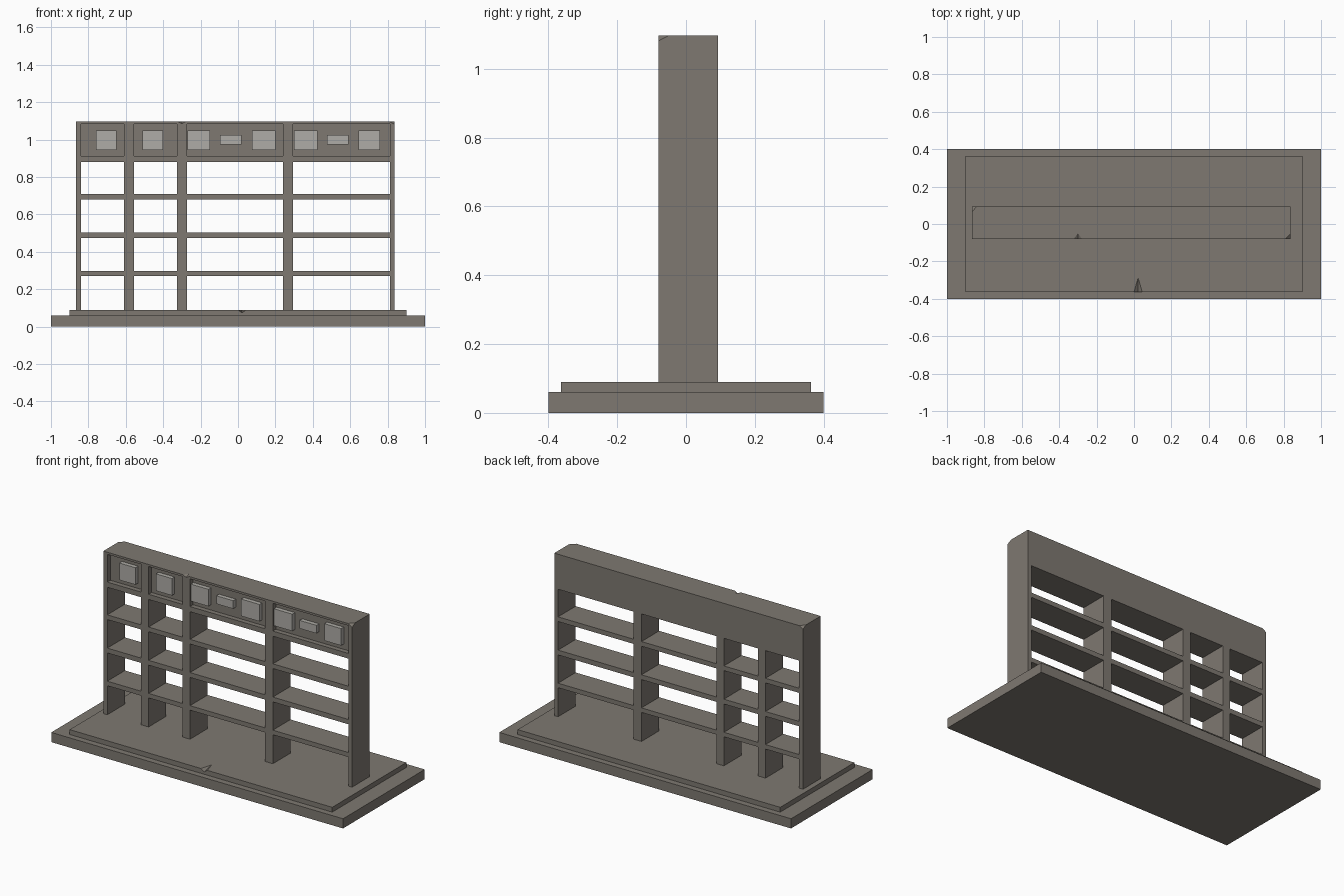
import bpy
import bmesh
from mathutils import Vector

cube = bpy.data.objects.get("Cube")
if cube:
    bpy.data.objects.remove(cube)


def material(name, rgb):
    m = bpy.data.materials.new(name)
    m.use_nodes = True
    m.diffuse_color = (*rgb, 1)
    m.node_tree.nodes["Principled BSDF"].inputs["Base Color"].default_value = (*rgb, 1)
    return m


stone = material("warm grey stone", (0.21, 0.19, 0.165))
pale = material("pale grey stone", (0.43, 0.415, 0.385))


def add_box(bm, x, y, z):
    """Add a box given its (low, high) range on each axis."""
    verts = bmesh.ops.create_cube(bm, size=1)["verts"]
    for v in verts:
        v.co = [r[0] if c < 0 else r[1] for c, r in zip(v.co, (x, y, z))]


def finish(bm, name, mat=None):
    bmesh.ops.recalc_face_normals(bm, faces=bm.faces)
    mesh = bpy.data.meshes.new(name)
    bm.to_mesh(mesh)
    bm.free()
    ob = bpy.data.objects.new(name, mesh)
    bpy.context.collection.objects.link(ob)
    if mat:
        mesh.materials.append(mat)
    return ob


def box(name, x, y, z, mat):
    bm = bmesh.new()
    add_box(bm, x, y, z)
    return finish(bm, name, mat)


def add_notch(bm, x, front, top, width, depth, drop):
    """Small wedge that nicks a front top edge."""
    pts = [(x, front + depth, top), (x, front, top - drop), (x - width, front, top),
           (x + width, front, top), (x, front - 0.02, top + 0.02)]
    bmesh.ops.convex_hull(bm, input=[bm.verts.new(p) for p in pts])


def carve(ob, bm):
    """Subtract the cutter mesh and discard it."""
    cutter = finish(bm, "cutter")
    cutter.hide_render = True
    mod = ob.modifiers.new("carve", "BOOLEAN")
    mod.operation = "DIFFERENCE"
    mod.solver = "EXACT"
    mod.object = cutter
    bpy.context.view_layer.objects.active = ob
    bpy.ops.object.modifier_apply(modifier=mod.name)
    bpy.data.objects.remove(cutter)


# Stepped base
box("base_plinth", (-1, 1), (-0.4, 0.4), (0, 0.06), stone)
step = box("base_step", (-0.9, 0.9), (-0.363, 0.363), (0.06, 0.09), stone)
cut = bmesh.new()
add_notch(cut, 0.022, -0.363, 0.09, 0.022, 0.075, 0.016)
carve(step, cut)

# Shelf wall slab with two chipped top corners
left, right, front, back, top = -0.867, 0.838, -0.08, 0.093, 1.097
bm = bmesh.new()
add_box(bm, (left, right), (front, back), (0.09, top))
for corner, legs in (((right, front, top), (-0.03, 0.03, -0.016)),
                     ((left, back, top), (0.025, -0.03, -0.016))):
    c = Vector(corner)
    normal = Vector([-1 / leg for leg in legs])
    result = bmesh.ops.bisect_plane(
        bm, geom=bm.verts[:] + bm.edges[:] + bm.faces[:],
        plane_co=c + Vector((legs[0], 0, 0)), plane_no=normal, clear_outer=True)
    rim = [e for e in result["geom_cut"] if isinstance(e, bmesh.types.BMEdge)]
    bmesh.ops.edgeloop_fill(bm, edges=rim)
wall = finish(bm, "shelf_wall", stone)

# Open compartments, header recesses and a nick in the top edge
columns = [(-0.84, -0.61), (-0.557, -0.325), (-0.273, 0.24), (0.295, 0.812)]
rows = [(0.05, 0.27), (0.298, 0.473), (0.503, 0.68), (0.709, 0.88)]
recess = front + 0.03
cut = bmesh.new()
for col in columns:
    for row in rows:
        add_box(cut, col, (-0.2, 0.2), row)
    add_box(cut, col, (-0.2, recess), (0.912, 1.084))
add_notch(cut, -0.3, front, top, 0.022, 0.03, 0.012)
carve(wall, cut)

# Plain raised blocks in the header recesses
tall = [(-0.76, -0.65), (-0.51, -0.4), (-0.27, -0.15),
        (0.075, 0.2), (0.3, 0.425), (0.645, 0.76)]
low = [(-0.095, 0.02), (0.475, 0.59)]
for i, x in enumerate(tall):
    box(f"header_block_{i + 1}", x, (front + 0.004, recess + 0.002), (0.945, 1.05), pale)
for i, x in enumerate(low):
    box(f"small_header_block_{i + 1}", x, (front + 0.004, recess + 0.002), (0.975, 1.025), pale)
